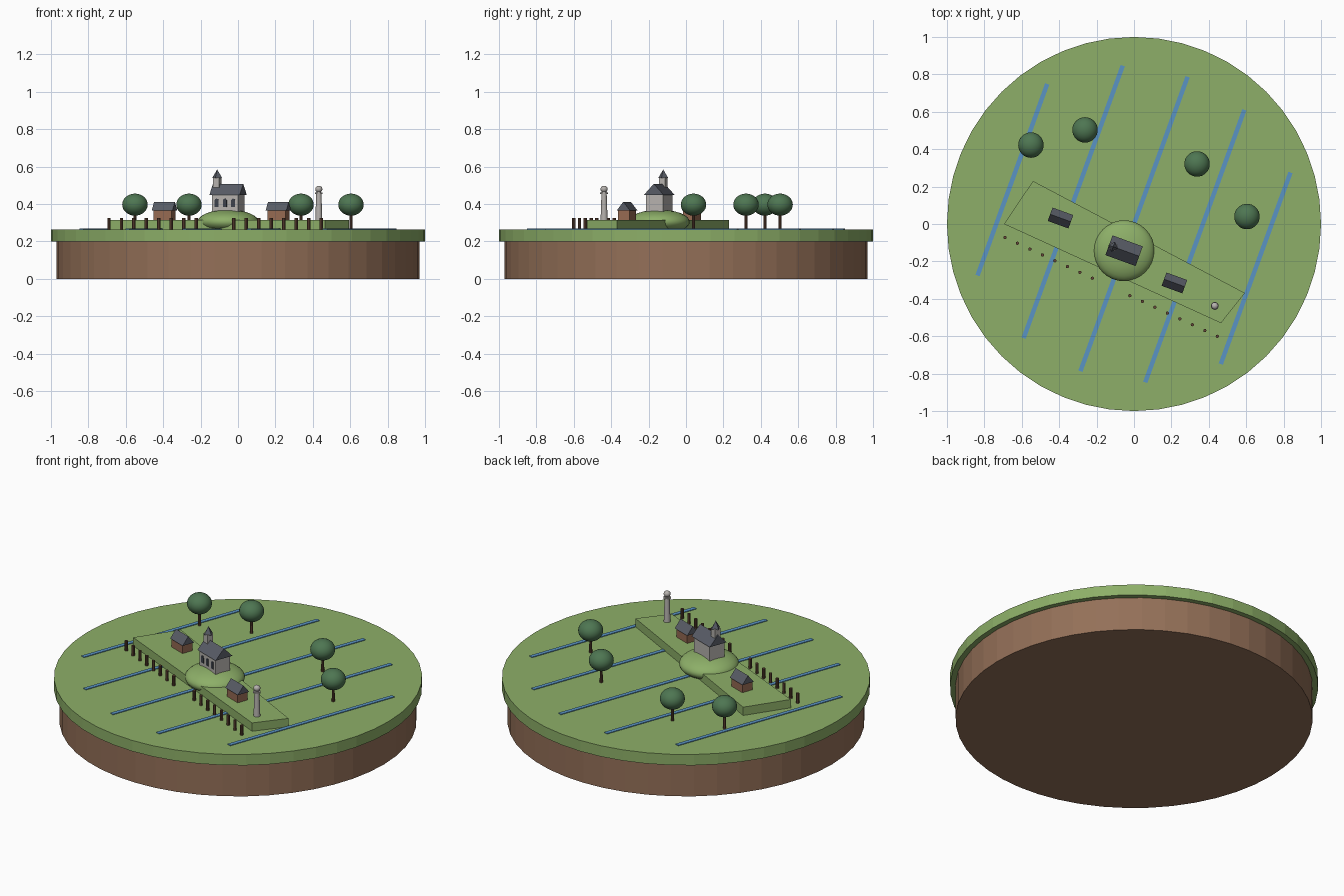
import bpy, bmesh, math
from mathutils import Matrix, Vector

if "Cube" in bpy.data.objects:
    bpy.data.objects.remove(bpy.data.objects["Cube"])


def material(name, r, g, b):
    lin = [((c / 255 + 0.055) / 1.055) ** 2.4 for c in (r, g, b)] + [1]
    m = bpy.data.materials.new(name)
    m.use_nodes = True
    m.diffuse_color = lin
    m.node_tree.nodes["Principled BSDF"].inputs["Base Color"].default_value = lin
    return m


GRASS = material("grass green", 141, 175, 104)
EARTH = material("earth brown", 148, 112, 88)
WATER = material("canal blue", 90, 148, 196)
STONE = material("pale stone", 182, 178, 174)
SLATE = material("roof slate", 88, 92, 102)
BRICK = material("brick brown", 150, 106, 82)
WOOD = material("dark wood", 100, 70, 54)
LEAF = material("leaf green", 78, 118, 82)
GLASS = material("window dark", 62, 66, 76)

GROUND, DIKE_TOP = 0.265, 0.315
TURN = math.radians(-20)  # shared heading of canals and buildings


def finish(name, bm, mat, loc=(0, 0, 0), turn=0, smooth=False):
    bmesh.ops.recalc_face_normals(bm, faces=bm.faces)
    me = bpy.data.meshes.new(name)
    bm.to_mesh(me)
    bm.free()
    me.materials.append(mat)
    ob = bpy.data.objects.new(name, me)
    bpy.context.collection.objects.link(ob)
    ob.location = loc
    ob.rotation_euler.z = turn
    for p in me.polygons:
        p.use_smooth = smooth
    if smooth:
        bpy.ops.object.select_all(action="DESELECT")
        ob.select_set(True)
        bpy.context.view_layer.objects.active = ob
        bpy.ops.object.shade_smooth_by_angle(angle=math.radians(40))
    return ob


def cone(name, mat, x, y, z0, z1, r0, r1, sides, turn=0, smooth=False):
    bm = bmesh.new()
    bmesh.ops.create_cone(bm, cap_ends=True, segments=sides, radius1=r0,
                          radius2=r1, depth=z1 - z0)
    return finish(name, bm, mat, (x, y, (z0 + z1) / 2), turn, smooth)


def ellipsoid(name, mat, loc, r, rz):
    bm = bmesh.new()
    bmesh.ops.create_uvsphere(bm, u_segments=32, v_segments=16, radius=1)
    bmesh.ops.scale(bm, vec=(r, r, rz), verts=bm.verts)
    return finish(name, bm, mat, loc, smooth=True)


def box(name, mat, loc, size, turn=TURN):
    bm = bmesh.new()
    bmesh.ops.create_cube(bm, size=1)
    bmesh.ops.scale(bm, vec=size, verts=bm.verts)
    return finish(name, bm, mat, loc, turn)


def prism(name, mat, profile, length, loc):
    """Extrude a y-z profile along the local x axis."""
    bm = bmesh.new()
    face = bm.faces.new([bm.verts.new((-length / 2, y, z)) for y, z in profile])
    new = bmesh.ops.extrude_face_region(bm, geom=[face])["geom"]
    bmesh.ops.translate(bm, vec=(length, 0, 0),
                        verts=[v for v in new if isinstance(v, bmesh.types.BMVert)])
    return finish(name, bm, mat, loc, TURN)


def building(name, wall, x, y, z0, eave, ridge, length, width):
    """Box walls with an overhanging gable roof."""
    box(name + "_walls", wall, (x, y, (z0 + eave) / 2),
        (length * 0.87, width * 0.87, eave - z0))
    prism(name + "_roof", SLATE,
          [(-width / 2, eave), (width / 2, eave), (0, ridge)], length, (x, y, 0))


def local(origin, u, v):
    return Vector(origin) + Matrix.Rotation(TURN, 2) @ Vector((u, v))


# Round base
cone("earth_base", EARTH, 0, 0, 0, 0.2, 0.97, 0.97, 48)
cone("grass_disc", GRASS, 0, 0, 0.2, GROUND, 1, 1, 48)

# Parallel canals
for i, length in enumerate((1.09, 1.55, 1.675, 1.55, 1.09)):
    p = local((0, 0), (i - 2) * 0.346, 0)
    box(f"canal_{i + 1}", WATER, (p.x, p.y, GROUND), (0.024, length, 0.008))

# Dike with sloping sides
bm = bmesh.new()
corners = [(-0.695, 0.0), (0.465, -0.53), (0.593, -0.369), (-0.54, 0.23)]
top = bm.faces.new([bm.verts.new((x, y, GROUND)) for x, y in corners])
bmesh.ops.inset_region(bm, faces=[top], thickness=0.036, use_boundary=True,
                       use_even_offset=True)
for v in top.verts:
    v.co.z = DIKE_TOP
finish("dike", bm, GRASS)

# Mound under the church
CHURCH = (-0.053, -0.143)
ellipsoid("mound", GRASS, (*CHURCH, 0.305), 0.163, 0.065)

# Church with turret and windows
building("church", STONE, *CHURCH, 0.34, 0.449, 0.508, 0.172, 0.112)
t = local(CHURCH, -0.062, 0)
box("turret", STONE, (t.x, t.y, 0.5), (0.036, 0.036, 0.086))
cone("turret_spire", SLATE, t.x, t.y, 0.54, 0.585, 0.028, 0, 4, TURN)
arch = [(-0.011, 0.385), (0.011, 0.385)] + [
    (0.011 * math.cos(a * math.pi / 6), 0.418 + 0.011 * math.sin(a * math.pi / 6))
    for a in range(7)]
for i in range(3):
    bm = bmesh.new()
    face = bm.faces.new([bm.verts.new((x, 0, z)) for x, z in arch])
    new = bmesh.ops.extrude_face_region(bm, geom=[face])["geom"]
    bmesh.ops.translate(bm, vec=(0, -0.005, 0),
                        verts=[v for v in new if isinstance(v, bmesh.types.BMVert)])
    p = local(CHURCH, (i - 1) * 0.047, -0.047)
    finish(f"church_window_{i + 1}", bm, GLASS, (p.x, p.y, 0), TURN)

# Houses on the dike
for side, x, y in (("right", -0.393, 0.032), ("left", 0.216, -0.315)):
    building(side + "_house", BRICK, x, y, DIKE_TOP - 0.005, 0.365, 0.412, 0.118, 0.076)

# Lighthouse
LX, LY = 0.432, -0.438
cone("lighthouse_tower", STONE, LX, LY, 0.31, 0.455, 0.019, 0.014, 16, smooth=True)
cone("lighthouse_gallery", STONE, LX, LY, 0.453, 0.461, 0.021, 0.021, 16, smooth=True)
cone("lighthouse_lamp", STONE, LX, LY, 0.46, 0.48, 0.013, 0.013, 16, smooth=True)
ellipsoid("lighthouse_dome", STONE, (LX, LY, 0.48), 0.019, 0.018)

# Row of mooring posts with a gap in the middle
for i in range(18):
    if i not in (8, 9):
        cone(f"post_{i + 1}", WOOD, -0.69 + 0.0668 * i, -0.072 - 0.0311 * i,
             GROUND, 0.325, 0.009, 0.009, 8, smooth=True)

# Trees
for i, (x, y) in enumerate(((-0.551, 0.422), (-0.262, 0.503), (0.337, 0.321), (0.604, 0.04))):
    cone(f"tree_trunk_{i + 1}", WOOD, x, y, GROUND, 0.36, 0.009, 0.007, 8, smooth=True)
    ellipsoid(f"tree_crown_{i + 1}", LEAF, (x, y, 0.397), 0.068, 0.059)
